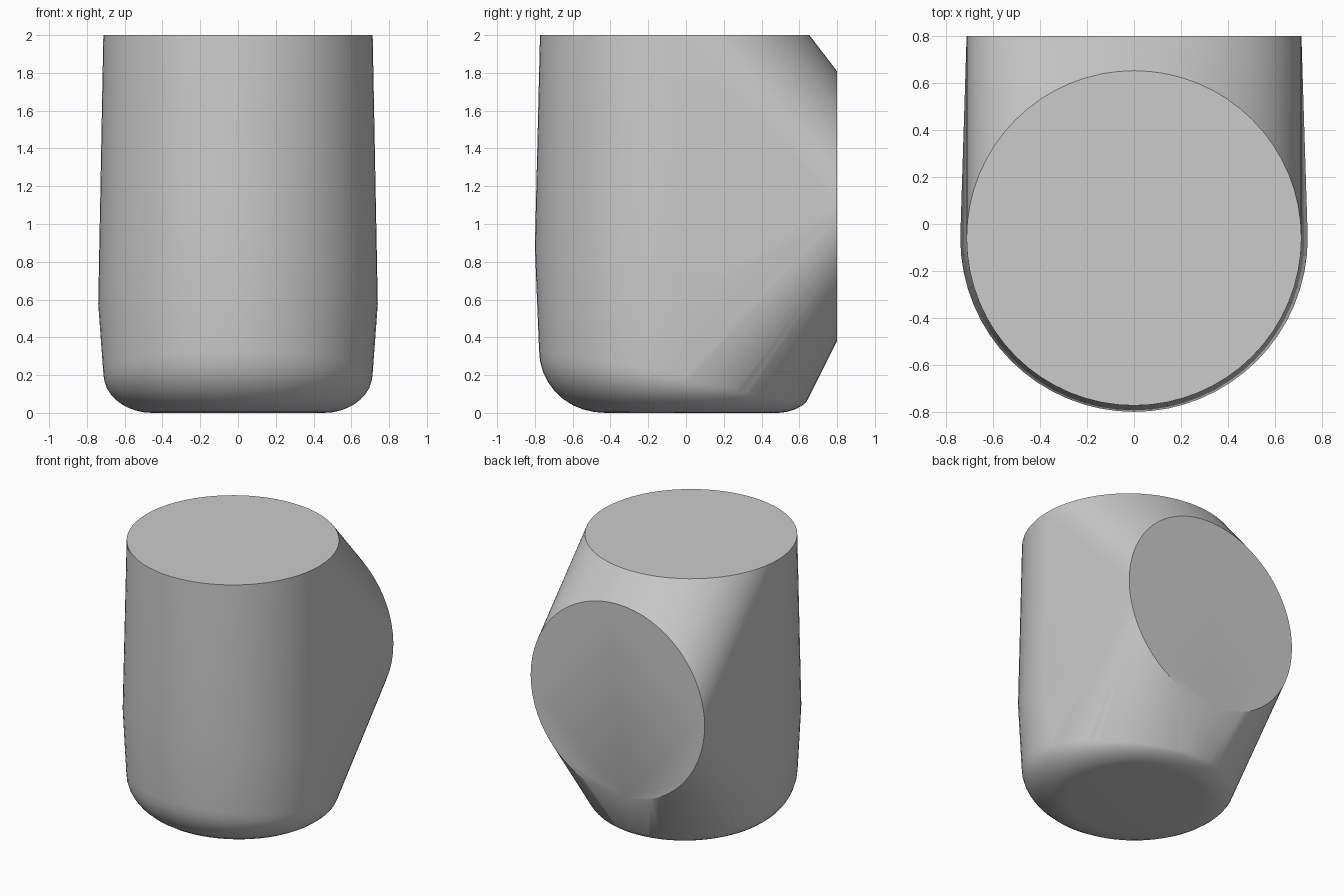
import bpy, bmesh
from math import sin, cos, pi, radians

cube = bpy.data.objects.get("Cube")
if cube:
    bpy.data.objects.remove(cube, do_unlink=True)

SEGMENTS = 64
bm = bmesh.new()


def ring(radius, cy, cz, y_axis=1.0, z_axis=0.0, front_only=False):
    """Add a circle whose second axis runs along y, z or a slope between."""
    for i in range(SEGMENTS):
        a = 2 * pi * i / SEGMENTS
        s = sin(a)
        if front_only and s > 0.01:
            continue
        bm.verts.new((radius * cos(a), cy + radius * s * y_axis,
                      cz + radius * s * z_axis))


# Flat openings on the top and the back
ring(0.713, -0.06, 2.0)
ring(0.713, 0.8, 1.095, y_axis=0.0, z_axis=1.0)

# Slanted widest line around the front
ring(0.74, -0.06, 0.575, z_axis=-0.41, front_only=True)

# Rounded base: tilted rim easing into a smaller flat disc
STEPS = 9
for k in range(STEPS + 1):
    t = k / STEPS * pi / 2
    inward, height = 1 - cos(t), 1 - sin(t)
    ring(0.713 - 0.26 * inward, -0.065 + 0.095 * inward, 0.21 * height,
         z_axis=-0.17 * height)

# Wrap the rings in one convex skin and merge the flat caps
hull = bmesh.ops.convex_hull(bm, input=bm.verts)
loose = {g for g in hull["geom_interior"] + hull["geom_unused"]
         if isinstance(g, bmesh.types.BMVert)}
bmesh.ops.delete(bm, geom=list(loose), context="VERTS")
bmesh.ops.dissolve_limit(bm, angle_limit=radians(0.1), verts=bm.verts,
                         edges=bm.edges)
bmesh.ops.recalc_face_normals(bm, faces=bm.faces)

mesh = bpy.data.meshes.new("elbow_body")
bm.to_mesh(mesh)
bm.free()
body = bpy.data.objects.new("elbow_body", mesh)
bpy.context.collection.objects.link(body)

# Plain grey
grey = bpy.data.materials.new("light grey")
grey.use_nodes = True
color = (0.6, 0.6, 0.6, 1.0)
grey.diffuse_color = color
grey.node_tree.nodes["Principled BSDF"].inputs["Base Color"].default_value = color
mesh.materials.append(grey)

# Smooth sides, crisp cap rims
bpy.ops.object.select_all(action="DESELECT")
body.select_set(True)
bpy.context.view_layer.objects.active = body
bpy.ops.object.shade_smooth_by_angle(angle=radians(30))
